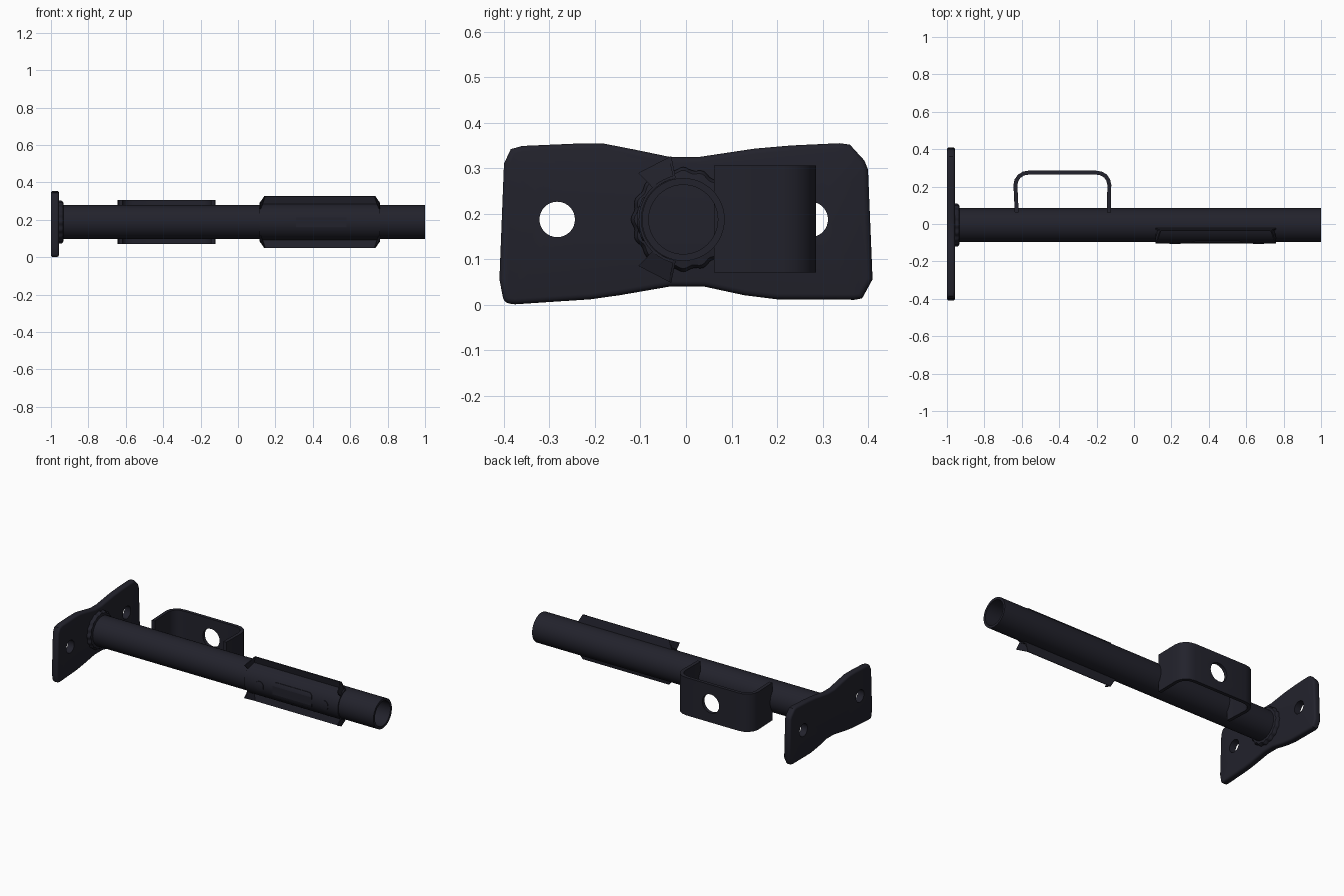
import bpy, bmesh, math
from mathutils import Vector

cube = bpy.data.objects.get("Cube")
if cube:
    bpy.data.objects.remove(cube, do_unlink=True)

YC, ZC, R = -0.006, 0.1875, 0.091     # tube axis and radius

mat = bpy.data.materials.new("dark_blue_black_metal")
mat.use_nodes = True
COLOUR = (0.016, 0.016, 0.025, 1)
mat.diffuse_color = COLOUR
mat.node_tree.nodes["Principled BSDF"].inputs["Base Color"].default_value = COLOUR


def make(name, verts, faces):
    bm = bmesh.new()
    vs = [bm.verts.new(v) for v in verts]
    for f in faces:
        bm.faces.new([vs[i] for i in f])
    bmesh.ops.recalc_face_normals(bm, faces=bm.faces)
    me = bpy.data.meshes.new(name)
    bm.to_mesh(me)
    bm.free()
    me.materials.append(mat)
    ob = bpy.data.objects.new(name, me)
    bpy.context.collection.objects.link(ob)
    return ob


def activate(ob):
    bpy.ops.object.select_all(action='DESELECT')
    ob.select_set(True)
    bpy.context.view_layer.objects.active = ob


def modify(ob, kind, **settings):
    activate(ob)
    m = ob.modifiers.new(kind, kind)
    for key, value in settings.items():
        setattr(m, key, value)
    bpy.ops.object.modifier_apply(modifier=m.name)


def smooth(ob):
    activate(ob)
    bpy.ops.object.shade_smooth_by_angle(angle=math.radians(35))


def polar(x, r, a):
    """Point around the tube axis; a = 0 faces the front, positive is up."""
    return Vector((x, YC - r * math.cos(a), ZC + r * math.sin(a)))


def lathe(name, profile, n=48, ripple=0, lumps=0):
    rows = len(profile)
    verts = []
    for i in range(n):
        a = math.tau * i / n
        for x, r in profile:
            wave = ripple * math.cos(lumps * a) if r > R + 0.005 else 0
            verts.append(polar(x, r + wave, a))
    faces = [(i * rows + j, i * rows + (j + 1) % rows,
              (i + 1) % n * rows + (j + 1) % rows, (i + 1) % n * rows + j)
             for i in range(n) for j in range(rows)]
    ob = make(name, verts, faces)
    smooth(ob)
    return ob


def prism(name, outline, offset):
    """Extrude a closed 3D outline along an offset."""
    n = len(outline)
    verts = [Vector(p) for p in outline]
    verts += [v + Vector(offset) for v in verts]
    faces = [tuple(range(n)), tuple(range(n, 2 * n))]
    faces += [(i, (i + 1) % n, (i + 1) % n + n, i + n) for i in range(n)]
    return make(name, verts, faces)


def ribbon(name, side_a, side_b, thickness, offset=0):
    """Sheet metal strip between two edge paths."""
    n = len(side_a)
    ob = make(name, side_a + side_b, [(i, i + 1, n + i + 1, n + i) for i in range(n - 1)])
    modify(ob, 'SOLIDIFY', thickness=thickness, offset=offset, use_even_offset=True)
    return ob


def drill(ob, centre, radius, axis):
    rot = (0, math.pi / 2, 0) if axis == 'x' else (math.pi / 2, 0, 0)
    bpy.ops.mesh.primitive_cylinder_add(vertices=32, radius=radius, depth=0.2,
                                        location=centre, rotation=rot)
    cutter = bpy.context.object
    cutter.hide_render = True
    modify(ob, 'BOOLEAN', object=cutter, operation='DIFFERENCE', solver='EXACT')
    bpy.data.objects.remove(cutter, do_unlink=True)


# Hollow main tube
lathe("main_tube", [(-0.965, R), (1, R), (1, 0.076), (-0.965, 0.076)])

# Lumpy weld bead where the tube meets the plate
lathe("weld_bead", [(-0.965, 0.09), (-0.965, 0.112), (-0.945, 0.112),
                    (-0.935, 0.105), (-0.932, 0.09)], n=112, ripple=0.003, lumps=16)

# Waisted end plate with two bolt holes
outline = [(-0.40, 0.004), (-0.41, 0.056), (-0.40, 0.31), (-0.385, 0.342), (-0.36, 0.349),
           (-0.245, 0.354), (-0.18, 0.354), (-0.113, 0.341), (-0.036, 0.325), (0.03, 0.325),
           (0.15, 0.343), (0.23, 0.35), (0.337, 0.355), (0.36, 0.352), (0.392, 0.317),
           (0.40, 0.297), (0.41, 0.056), (0.387, 0.014), (0.37, 0.011), (0.20, 0.012),
           (0.128, 0.021), (0.04, 0.04), (-0.036, 0.04), (-0.146, 0.021), (-0.21, 0.012),
           (-0.376, 0.001)]
plate = prism("end_plate", [(-1, y, z) for y, z in outline], (0.043, 0, 0))
modify(plate, 'BEVEL', width=0.012, segments=3, limit_method='ANGLE',
       angle_limit=math.radians(60))
for y in (-0.283, 0.273):
    drill(plate, (-0.98, y, ZC), 0.039, 'x')
smooth(plate)

# Bent strap handle on the back, with one round hole
path = [(-0.627, 0.062), (-0.634, 0.21), (-0.628, 0.235), (-0.613, 0.256), (-0.59, 0.27),
        (-0.56, 0.275), (-0.205, 0.275), (-0.175, 0.27), (-0.152, 0.256), (-0.138, 0.235),
        (-0.132, 0.21), (-0.134, 0.062)]
strap = ribbon("back_strap", [Vector((x, y, 0.071)) for x, y in path],
               [Vector((x, y, 0.306)) for x, y in path], 0.021)
drill(strap, (-0.37, 0.275, ZC), 0.058, 'y')
smooth(strap)

# Curved front saddle hugging the tube, with turned-out lips
X0, X1 = 0.115, 0.76
EDGE = math.radians(78)
steps = [EDGE * (i / 10 - 1) for i in range(21)]


def saddle_side(x, inset):
    return ([polar(x + inset, 0.141, -EDGE)] + [polar(x, 0.095, a) for a in steps]
            + [polar(x + inset, 0.141, EDGE)])


saddle = ribbon("front_saddle", saddle_side(X0, 0.025), saddle_side(X1, -0.025), 0.006)
smooth(saddle)

# Flared corner gussets at both ends of the saddle lips
for end, x, inset in (("right", X0, 0.025), ("left", X1, -0.025)):
    for level, s in (("upper", 1), ("lower", -1)):
        a0 = math.radians(46)
        corners = [polar(x, 0.095, s * a0), polar(x, 0.142, s * a0),
                   polar(x + inset, 0.141, s * EDGE), polar(x + inset * 0.4, 0.095, s * EDGE)]
        prism(f"{level}_{end}_gusset", corners, (inset * 0.25, 0, 0))


def curved_pad(name, cx, half_w, half_h, corner, r):
    """Rounded pad standing slightly proud of the saddle."""
    pts = []
    for k in range(32):
        a = math.tau * (k + 0.5) / 32
        u = math.copysign(half_w - corner, math.cos(a)) + corner * math.cos(a)
        v = math.copysign(half_h - corner, math.sin(a)) + corner * math.sin(a)
        pts.append((cx + u, v))
    front = [(x, YC - math.sqrt(r * r - v * v), ZC + v) for x, v in pts]
    # pair points above and below so the pad follows the curve
    n = len(front)
    verts = front + [(x, y + 0.008, z) for x, y, z in front]
    faces = [(i, (i + 1) % n, (i + 1) % n + n, i + n) for i in range(n)]
    column = [(7 - i, 8 + i, 9 + i, 6 - i) for i in range(7)]
    half = [(i, i + 1, 14 - i, 15 - i) for i in range(7)]
    faces += half + [tuple(i + 16 for i in f) for f in half] + [(0, 15, 16, 31)]
    return make(name, verts, faces)


# Long centre pad and two rivet heads
curved_pad("centre_pad", 0.445, 0.135, 0.048, 0.025, 0.101)
for name, x in (("right_rivet", 0.22), ("left_rivet", 0.665)):
    curved_pad(name, x, 0.029, 0.029, 0.028, 0.102)
